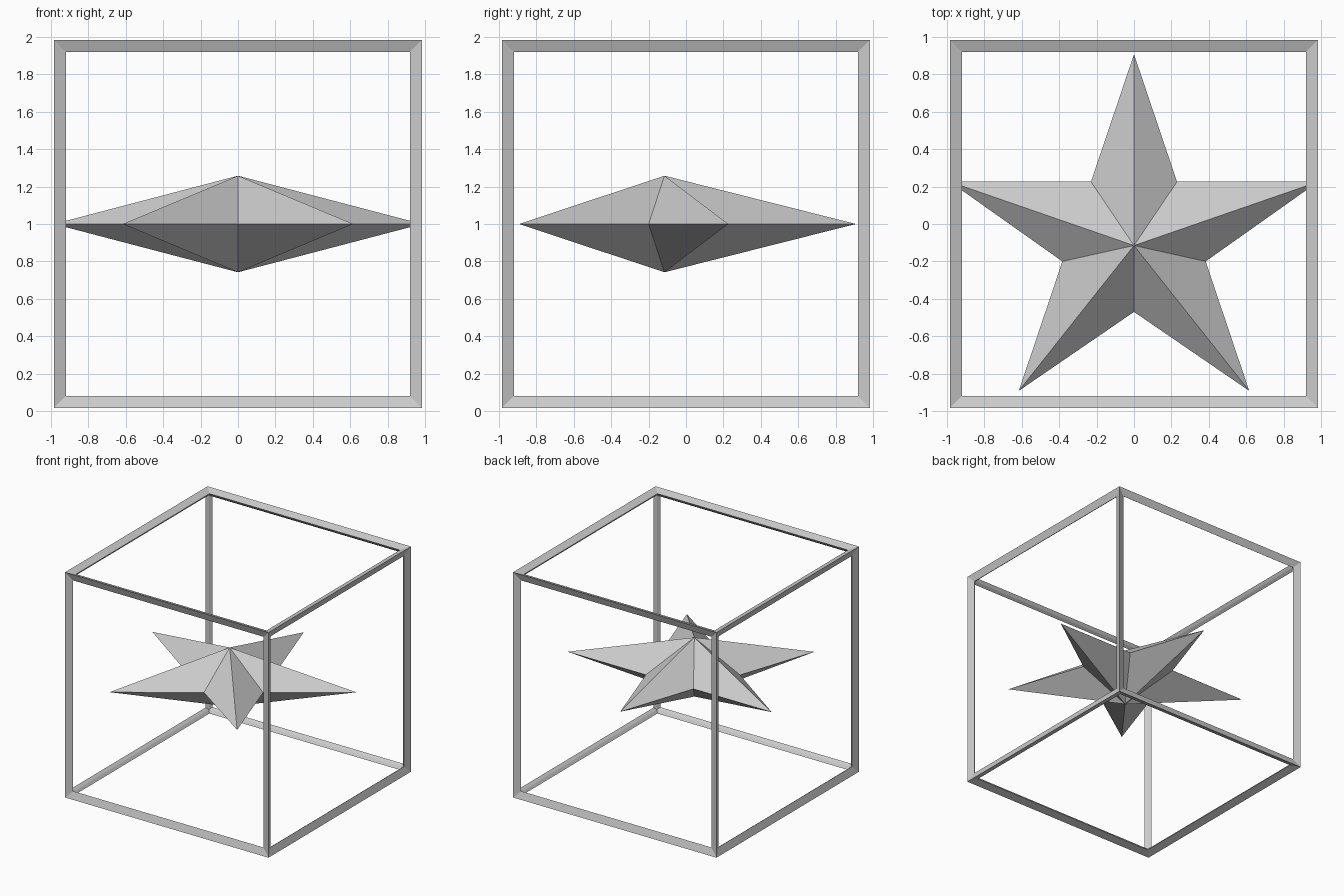
import bpy, bmesh

if "Cube" in bpy.data.objects:
    bpy.data.objects.remove(bpy.data.objects["Cube"])


def mesh_object(name, bm):
    bmesh.ops.recalc_face_normals(bm, faces=bm.faces[:])
    mesh = bpy.data.meshes.new(name)
    bm.to_mesh(mesh)
    bm.free()
    obj = bpy.data.objects.new(name, mesh)
    bpy.context.collection.objects.link(obj)
    return obj


# Open cube frame: bars with a kite-shaped section, mitred at the corners
bm = bmesh.new()
bmesh.ops.create_cube(bm, size=1.92)
frame = mesh_object("cube_frame", bm)
frame.location.z = 1
wire = frame.modifiers.new("bars", 'WIREFRAME')
wire.thickness = 0.08
wire.offset = 0
wire.use_even_offset = True
wire.use_replace = True

# Five-pointed star: right half of the outline, top tip to bottom notch
half = [(0, 0.908), (0.23, 0.226), (0.985, 0.226),
        (0.383, -0.2), (0.616, -0.892), (0, -0.47)]
outline = half + [(-x, y) for x, y in reversed(half[1:-1])]

# Ridged faces meet at one apex above and one below
bm = bmesh.new()
rim = [bm.verts.new((x, y, 0)) for x, y in outline]
for z in (0.258, -0.258):
    apex = bm.verts.new((0, -0.115, z))
    for a, b in zip(rim, rim[1:] + rim[:1]):
        bm.faces.new((a, b, apex))
star = mesh_object("star", bm)
star.location.z = 1
